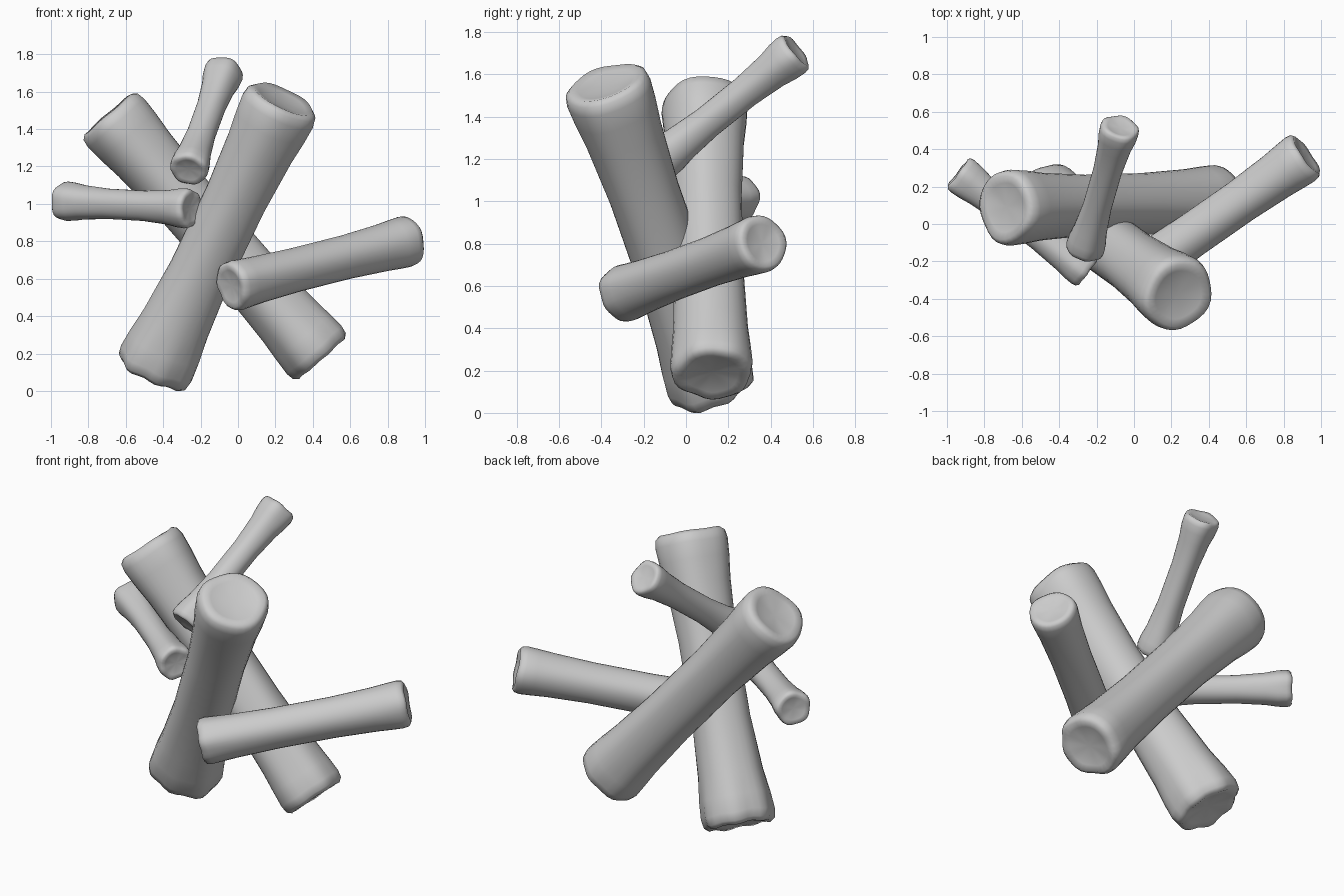
import bpy, bmesh, math, random
from mathutils import Vector

if "Cube" in bpy.data.objects:
    bpy.data.objects.remove(bpy.data.objects["Cube"])

SIDES = 32


def log(name, start, end, r_start, r_mid, r_end, seed, box=0.0, lobes=(0.0, 0.0)):
    """Gnarled log: waisted shaft, rounded flared rims and dished cut ends."""
    rng = random.Random(seed)
    a, b = Vector(start), Vector(end)
    length = (b - a).length
    rot = (b - a).to_track_quat('Z', 'Y')
    ph = [rng.uniform(0, math.tau) for _ in range(8)]

    # stations: (position along axis, radius, strength of start lobes, of end lobes)
    s, e = r_start / length, r_end / length
    stations = [
        (0.07 * s, 0.0, 0, 0), (0.06 * s, r_start * 0.35, 0.1, 0),
        (0.01 * s, r_start * 0.65, 0.6, 0), (-0.04 * s, r_start * 0.84, 1, 0),
        (0.06 * s, r_start * 0.96, 1, 0), (0.28 * s, r_start, 1, 0),
        (0.75 * s, r_start * 0.97, 0.6, 0),
        (1.4 * s, r_start * 0.45 + r_mid * 0.55, 0.25, 0),
        (0.36, r_mid, 0, 0), (0.5, r_mid, 0, 0), (0.64, r_mid, 0, 0),
        (1 - 1.4 * e, r_end * 0.45 + r_mid * 0.55, 0, 0.25),
        (1 - 0.75 * e, r_end * 0.97, 0, 0.6), (1 - 0.28 * e, r_end, 0, 1),
        (1 - 0.06 * e, r_end * 0.96, 0, 1), (1 + 0.04 * e, r_end * 0.84, 0, 1),
        (1 - 0.01 * e, r_end * 0.65, 0, 0.6), (1 - 0.06 * e, r_end * 0.35, 0, 0.1),
        (1 - 0.07 * e, 0.0, 0, 0),
    ]

    bm = bmesh.new()
    rings = []
    for t, r, ls, le in stations:
        if r == 0:
            rings.append([bm.verts.new(a + rot @ Vector((0, 0, t * length)))])
            continue
        ring = []
        for i in range(SIDES):
            th = math.tau * i / SIDES
            # soft ridges along the shaft, drifting slightly as they rise
            k = 1 + box * math.cos(4 * th + ph[0]) \
                + 0.015 * math.cos(3 * th + ph[1] + t) \
                + 0.01 * math.cos(5 * th + ph[2] - 2 * t)
            # lobed, uneven ends
            w0 = math.cos(7 * th + ph[3]) + 0.5 * math.cos(3 * th + ph[4])
            w1 = math.cos(5 * th + ph[5]) + 0.6 * math.cos(2 * th + ph[6])
            k += 0.5 * (lobes[0] * ls * w0 + lobes[1] * le * w1)
            z = t * length
            z += lobes[0] * ls * r_start * w0 * (-0.4 if t < 0.05 else 0)
            z += lobes[1] * le * r_end * w1 * (0.4 if t > 0.95 else 0)
            ring.append(bm.verts.new(
                a + rot @ Vector((r * k * math.cos(th), r * k * math.sin(th), z))))
        rings.append(ring)

    for lo, hi in zip(rings, rings[1:]):
        for i in range(SIDES):
            j = (i + 1) % SIDES
            if len(lo) == 1:
                bm.faces.new((lo[0], hi[j], hi[i]))
            elif len(hi) == 1:
                bm.faces.new((lo[i], lo[j], hi[0]))
            else:
                bm.faces.new((lo[i], lo[j], hi[j], hi[i]))
    for f in bm.faces:
        f.smooth = True
    bmesh.ops.recalc_face_normals(bm, faces=bm.faces)
    me = bpy.data.meshes.new(name)
    bm.to_mesh(me)
    bm.free()
    ob = bpy.data.objects.new(name, me)
    bpy.context.collection.objects.link(ob)
    return ob


# two large crossed logs
log("front_large_log", (-0.455, 0.125, 0.105), (0.24, -0.38, 1.555),
    0.21, 0.168, 0.207, 3, 0.0, (0.06, 0.02))
log("back_large_log", (0.445, 0.125, 0.18), (-0.69, 0.09, 1.475),
    0.193, 0.163, 0.20, 8, 0.02, (0.03, 0.03))
# medium log leaning out to the right
log("right_medium_log", (-0.04, -0.305, 0.56), (0.92, 0.365, 0.805),
    0.135, 0.118, 0.139, 5, 0.0, (0.03, 0.04))
# small sticks
log("left_small_log", (-0.25, -0.255, 0.975), (-0.94, 0.27, 1.015),
    0.105, 0.081, 0.105, 11, 0.0, (0.04, 0.05))
log("top_small_log", (-0.265, -0.14, 1.18), (-0.073, 0.52, 1.71),
    0.104, 0.077, 0.105, 14, 0.0, (0.03, 0.04))
